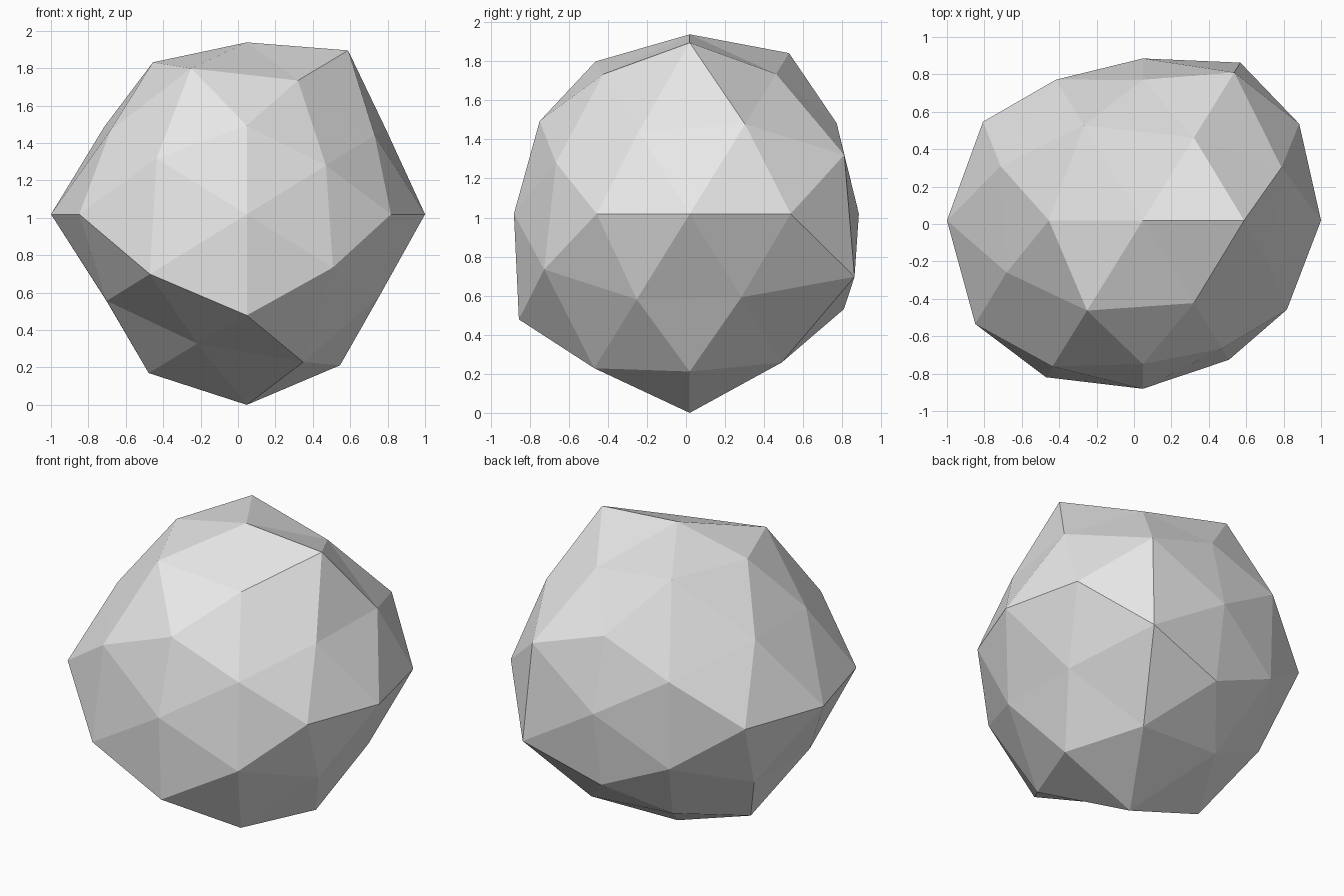
import bpy, bmesh
from mathutils import Vector

if "Cube" in bpy.data.objects:
    bpy.data.objects.remove(bpy.data.objects["Cube"])

S = (1, -1)
CENTER = Vector((0.047, 0.019, 1.019))
A, B = 0.5257, 0.8507


def signed(x, y, z):
    """All sign variations of a direction, + before -, x slowest."""
    signs = [S if v else (1,) for v in (x, y, z)]
    return [Vector((x * i, y * j, z * k))
            for i in signs[0] for j in signs[1] for k in signs[2]]


# Bump heights of the rock along each direction family
bumps = [
    ((A, 0, B), (1.03, .949, .955, .998)),
    ((0, B, A), (.884, .928, .903, 1.028)),
    ((B, A, 0), (.983, .906, 1.004, 1.053)),
    ((1, 0, 0), (.953, 1.047)),
    ((0, 1, 0), (.866, .90)),
    ((0, 0, 1), (.919, 1.019)),
    ((.309, .5, .809), (.885, .941, .884, .977, 1.017, .90, .964, .855)),
    ((.5, .809, .309), (.978, 1.043, .846, .921, .93, .917, .965, 1.036)),
    ((.809, .309, .5), (.917, .855, .845, .876, .94, .927, .90, .926)),
]
table = [(d, r) for base, radii in bumps for d, r in zip(signed(*base), radii)]

# Icosahedron, each face split in four
bm = bmesh.new()
for base, _ in bumps[:3]:
    for d in signed(*base):
        bm.verts.new(d)
bmesh.ops.convex_hull(bm, input=bm.verts[:])
bmesh.ops.subdivide_edges(bm, edges=bm.edges[:], cuts=1, use_grid_fill=True)

# Push every corner in or out
for v in bm.verts:
    n = v.co.normalized()
    d, r = max(table, key=lambda t: t[0].dot(n))
    v.co = CENTER + n * r
bmesh.ops.triangulate(bm, faces=bm.faces[:])
bmesh.ops.recalc_face_normals(bm, faces=bm.faces[:])

mesh = bpy.data.meshes.new("rock")
bm.to_mesh(mesh)
bm.free()
rock = bpy.data.objects.new("rock", mesh)
bpy.context.collection.objects.link(rock)

# Plain grey stone
stone = bpy.data.materials.new("light grey stone")
stone.diffuse_color = (0.8, 0.8, 0.8, 1)
stone.use_nodes = True
stone.node_tree.nodes["Principled BSDF"].inputs["Base Color"].default_value = stone.diffuse_color
mesh.materials.append(stone)
